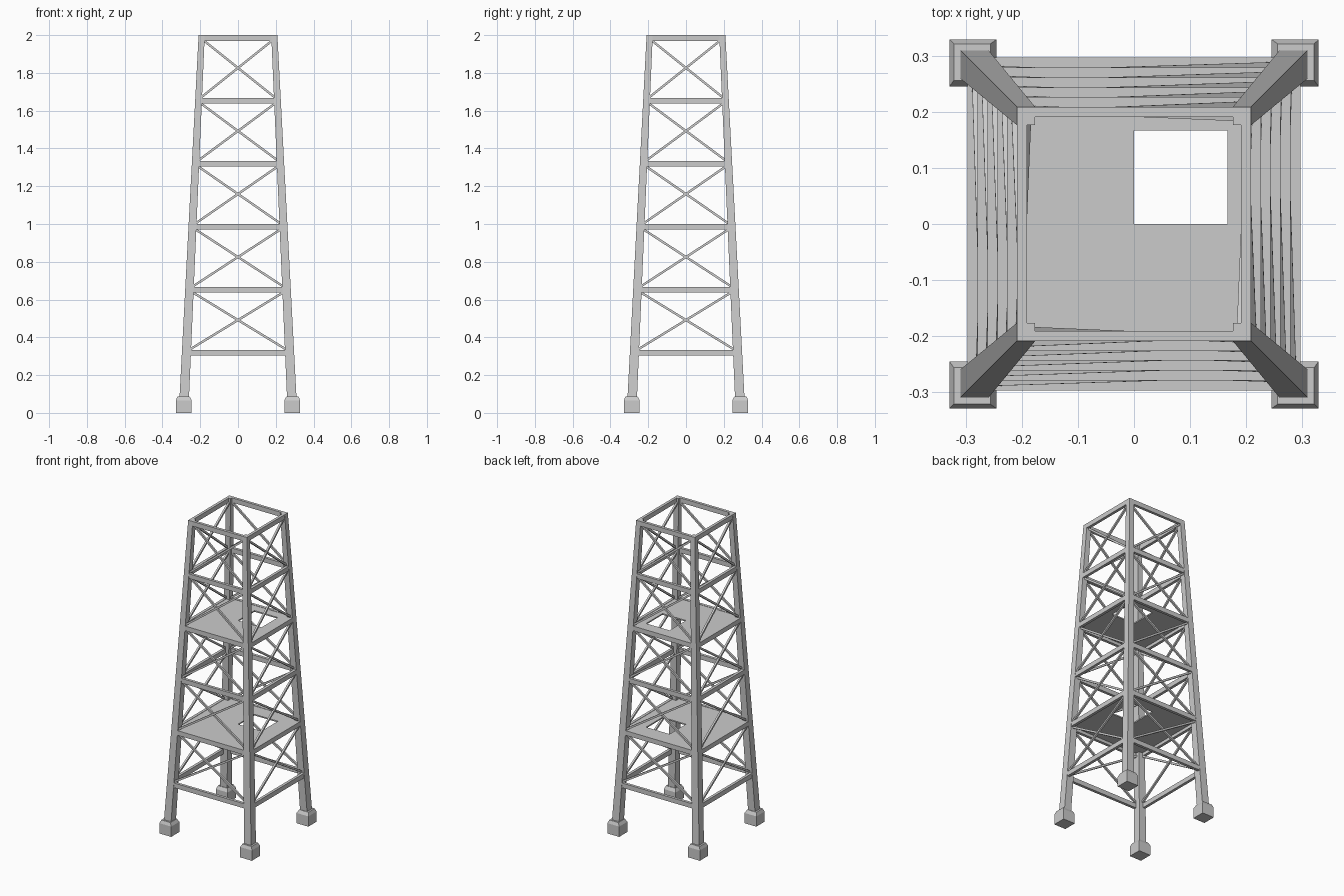
import bpy
from math import pi
from mathutils import Vector, Matrix

if "Cube" in bpy.data.objects:
    bpy.data.objects.remove(bpy.data.objects["Cube"])

H = 2.0
BAY = H / 6


def lerp(a, b, t):
    return a + (b - a) * t


def outer(z):            # outer face of the legs
    return lerp(0.314, 0.2085, z / H)


def inner(z):            # inner face of the legs
    return lerp(0.263, 0.176, z / H)


def make(name, verts, faces, turn=0.0):
    rot = Matrix.Rotation(turn, 4, 'Z')
    mesh = bpy.data.meshes.new(name)
    mesh.from_pydata([rot @ Vector(v) for v in verts], [], faces)
    mesh.update()
    ob = bpy.data.objects.new(name, mesh)
    bpy.context.collection.objects.link(ob)
    return ob


def square(lo, hi, z):
    return [(lo, lo, z), (hi, lo, z), (hi, hi, z), (lo, hi, z)]


def stack(name, rings, turn):
    """Closed solid through a list of four-point rings."""
    verts = [v for r in rings for v in r]
    n = len(rings)
    faces = [(3, 2, 1, 0), tuple(range(4 * n - 4, 4 * n))]
    for k in range(n - 1):
        for i in range(4):
            a, b = 4 * k + i, 4 * k + (i + 1) % 4
            faces.append((a, b, b + 4, a + 4))
    return make(name, verts, faces, turn)


def bar(name, p, q, w, turn):
    """Square bar from p to q, lying in a wall that faces +y."""
    p, q = Vector(p), Vector(q)
    d = (q - p).normalized()
    u = d.cross(Vector((0, 1, 0))).normalized() * w / 2
    v = u.cross(d).normalized() * w / 2
    rings = [[c - u - v, c + u - v, c + u + v, c - u + v] for c in (p, q)]
    ob = stack(name, rings, turn)
    return ob


for side in range(4):
    turn = side * pi / 2

    # leg and foot at one corner
    stack(f"leg_{side}", [square(inner(z), outer(z), z) for z in (0.03, H)], turn)
    stack(f"foot_{side}", [square(0.245, 0.329, 0), square(0.245, 0.329, 0.066),
                           square(0.256, 0.321, 0.086)], turn)

    # horizontal beams of one wall
    for k in range(1, 7):
        z = k * BAY
        y = outer(z)
        x = y if k == 6 else (inner(z) + y) / 2
        rings = [[(-x, y - 0.018, h), (x, y - 0.018, h), (x, y, h), (-x, y, h)]
                 for h in (z - 0.03, z)]
        stack(f"beam_{side}_{k}", rings, turn)

    # crossed braces: one nearer the outside, one nearer the inside
    for k in range(1, 6):
        lo, hi = k * BAY + 0.004, (k + 1) * BAY - 0.029
        for tag, sx, inset in (("outer", 1, 0.0135), ("inner", -1, 0.0205)):
            p = (sx * (inner(lo) + 0.004), outer(lo) - inset, lo)
            q = (-sx * (inner(hi) + 0.004), outer(hi) - inset, hi)
            bar(f"brace_{tag}_{side}_{k}", p, q, 0.012, turn)

# platforms with a square ladder hole
for k in (2, 4):
    z = k * BAY - 0.002
    r = outer(z) - 0.008
    steps = (-r, 0, 0.167, r)
    verts = [(x, y, z) for y in steps for x in steps]
    faces = [(4 * j + i, 4 * j + i + 1, 4 * j + i + 5, 4 * j + i + 4)
             for j in range(3) for i in range(3) if (i, j) != (1, 1)]
    deck = make(f"platform_{k}", verts, faces)
    mod = deck.modifiers.new("thickness", 'SOLIDIFY')
    mod.thickness = 0.008
    mod.offset = -1
